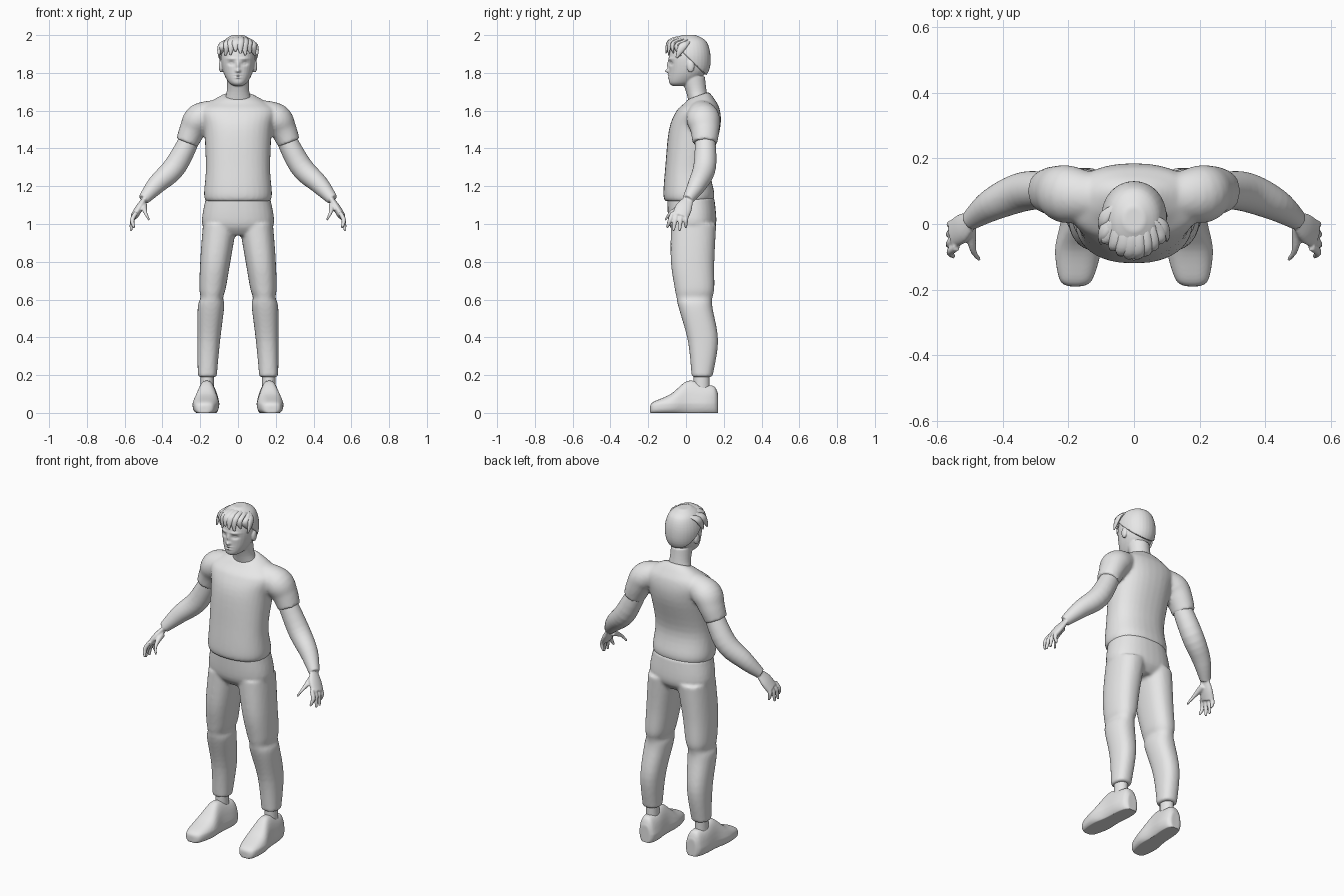
import bpy, bmesh, math
from mathutils import Vector

cube = bpy.data.objects.get("Cube")
if cube:
    bpy.data.objects.remove(cube, do_unlink=True)

GREY = (0.8, 0.8, 0.8, 1)
grey = bpy.data.materials.new("plain_grey")
grey.use_nodes = True
grey.diffuse_color = GREY
grey.node_tree.nodes["Principled BSDF"].inputs["Base Color"].default_value = GREY


def spline(rows, steps=5):
    """Smooth interpolation through rows of numbers."""
    result = []
    last = len(rows) - 1
    for i in range(last):
        before, start, end, after = (rows[max(0, min(last, i + k))] for k in (-1, 0, 1, 2))
        for s in range(steps):
            t = s / steps
            result.append([q + t / 2 * (r - p + t * (2*p - 5*q + 4*r - w + t * (3*(q - r) + w - p)))
                           for p, q, r, w in zip(before, start, end, after)])
    return result + [list(rows[last])]


def stack(rows, power=2.3, centre=lambda z: 0, tilt=lambda z: 0):
    """Upright form; rows are height, half width, front y, back y."""
    return [(Vector((centre(z), (front + back) / 2, z)), Vector((width, 0, 0)),
             Vector((0, (back - front) / 2, tilt(z))), power)
            for z, width, front, back in spline(rows)]


def tube(rows, side=1, wide=1, across=(0, 1, 0)):
    """Limb along a path; rows are x, y, z, radius."""
    points = spline(rows)
    path = [Vector((x * side, y, z)) for x, y, z, radius in points]
    rings = []
    for i, point in enumerate(path):
        along = (path[min(i + 1, len(path) - 1)] - path[max(i - 1, 0)]).normalized()
        v = Vector(across)
        v = (v - along * v.dot(along)).normalized()
        radius = points[i][-1]
        rings.append((point, along.cross(v) * radius, v * radius * wide, 2))
    return rings


def ball(centre, size):
    """Closed ellipsoid as a list of rings."""
    rings = []
    for k in range(1, 12):
        angle = math.pi * k / 12
        spread = math.sin(angle)
        rings.append((Vector(centre) - Vector((0, 0, size[2] * math.cos(angle))),
                      Vector((size[0] * spread, 0, 0)), Vector((0, size[1] * spread, 0)), 2))
    return rings


def signed_power(value, exponent):
    return math.copysign(abs(value) ** exponent, value)


def part(name, shells, voxel=0, sculpt=None, segments=32):
    """Skin the ring lists, fuse them, then refine the points."""
    bm = bmesh.new()
    for rings in shells:
        loops = []
        for centre, u, v, power in rings:
            angles = [math.tau * k / segments for k in range(segments)]
            loops.append([bm.verts.new(centre + u * signed_power(math.cos(a), 2 / power)
                                       + v * signed_power(math.sin(a), 2 / power)) for a in angles])
        for low, high in zip(loops, loops[1:]):
            for k in range(segments):
                j = (k + 1) % segments
                bm.faces.new((low[k], low[j], high[j], high[k]))
        bm.faces.new(loops[0][::-1])
        bm.faces.new(loops[-1])
    bmesh.ops.recalc_face_normals(bm, faces=bm.faces[:])
    mesh = bpy.data.meshes.new(name)
    bm.to_mesh(mesh)
    bm.free()
    ob = bpy.data.objects.new(name, mesh)
    bpy.context.collection.objects.link(ob)
    if voxel:
        fuse = ob.modifiers.new("fuse", 'REMESH')
        fuse.mode = 'VOXEL'
        fuse.voxel_size = voxel
        ob.modifiers.new("soften", 'SMOOTH').iterations = 4
        depsgraph = bpy.context.evaluated_depsgraph_get()
        mesh = bpy.data.meshes.new_from_object(ob.evaluated_get(depsgraph))
        ob.modifiers.clear()
        ob.data = mesh
    if sculpt:
        moved = [sculpt(v.co.copy(), v.normal.copy()) for v in mesh.vertices]
        for v, co in zip(mesh.vertices, moved):
            v.co = co
    mesh.materials.clear()
    mesh.materials.append(grey)
    mesh.shade_smooth()
    mesh.set_sharp_from_angle(angle=math.radians(50))


# Shirt with fused sleeves and a collar that rises at the back
torso = stack([(1.12, .17, -.11, .14), (1.16, .18, -.12, .15), (1.3, .17, -.11, .13),
               (1.5, .18, -.09, .18), (1.6, .2, -.05, .18), (1.65, .14, -.01, .15),
               (1.68, .08, .01, .12)], tilt=lambda z: max(0, z - 1.6) / 4)
sleeve = [(.1, .08, 1.6, .06), (.2, .09, 1.56, .08), (.24, .1, 1.5, .07), (.27, .1, 1.43, .06)]
part("shirt", [torso] + [tube(sleeve, side, wide=1.1) for side in (1, -1)], voxel=.009)

# Trousers: hips and two legs that spread toward the ankles
hips = stack([(.94, .12, -.05, .12), (1, .19, -.09, .16), (1.14, .17, -.1, .15)])
leg = [(.19, .05, .03, .14), (.38, .06, .01, .17), (.56, .07, -.04, .14), (.61, .06, -.05, .14),
       (.66, .07, -.06, .15), (.8, .08, -.08, .15), (1, .09, -.08, .16)]
legs = [stack(leg, centre=lambda z: side * (.165 - .07 * z * z)) for side in (1, -1)]
part("trousers", [hips] + legs, voxel=.009)

# Arms with hands, ankles and shoes
arm = [(.23, .1, 1.5, .05), (.33, .1, 1.31, .06), (.43, .06, 1.21, .05), (.5, .01, 1.13, .03)]
palm = [(.49, .02, 1.14, .01), (.52, -.01, 1.09, .02), (.55, -.03, 1.04, .02)]
thumb = [(.5, -.01, 1.1, .02), (.49, -.08, 1.06, .01), (.47, -.11, 1.02, .006)]


def finger(k):
    """Finger paths fan out from the knuckles; the middle two are longest."""
    root, tip = -.07 + .023 * k, -.1 + .033 * k
    reach = .02 * math.sin(math.pi * k / 3)
    return [(.54, root, 1.06, .012), (.56, (root + tip) / 2, 1.02, .012),
            (.55 + reach, tip, .98 - reach, .007)]


# Shoe rows: y, half width, height
shoe = [(-.19, .02, .04), (-.17, .05, .06), (-.08, .07, .1), (.01, .06, .17),
        (.1, .06, .15), (.15, .05, .14), (.17, .03, .1)]


def shape_shoe(co, normal):
    """Narrow the upper and flatten the sole."""
    middle = math.copysign(.17, co.x)
    narrow = 1 - 3 * max(0, co.z - .05)
    return Vector((middle + (co.x - middle) * narrow, co.y, max(0, co.z)))


for side, label in ((1, "left"), (-1, "right")):
    hand = [tube(finger(k), side) for k in range(4)] + [tube(thumb, side), tube(palm, side, wide=2.2)]
    part(label + "_arm", [tube(arm, side)] + hand, voxel=.005)
    part(label + "_ankle", [tube([(.163, .083, z, .035) for z in (.1, .22)], side, wide=1.2)])
    rings = [(Vector((side * (.165 - .07 * y), y, height * .45)), Vector((width, 0, 0)),
              Vector((0, 0, height * .55)), 2.8) for y, width, height in spline(shoe)]
    part(label + "_shoe", [rings], voxel=.006, sculpt=shape_shoe)

# Head, neck and ears
skull = stack([(1.73, .02, -.07, -.01), (1.75, .05, -.09, .05), (1.81, .08, -.09, .11),
               (1.89, .09, -.09, .12), (1.96, .07, -.07, .1), (1.99, .03, -.02, .05)], power=2.1)
neck = stack([(1.62, .08, .02, .13), (1.7, .06, 0, .11), (1.78, .06, -.03, .1)], power=2)
ears = [ball((side * .09, .025, 1.835), (.012, .02, .033)) for side in (1, -1)]

# Facial features: x, z, spread in x, spread in z, push toward the back
nose_and_lips = [(0, 1.81, .012, .01, -.02), (0, 1.84, .01, .025, -.01),
                 (0, 1.79, .02, .005, -.006), (0, 1.775, .018, .005, -.006)]
sockets_eyes_brows = [(.036, 1.85, .016, .01, .012), (.036, 1.85, .01, .005, -.006),
                      (.035, 1.875, .024, .007, -.006)]


def shape_face(co, normal):
    if co.y < -.03:
        features = [(co.x, *f) for f in nose_and_lips]
        features += [(abs(co.x), *f) for f in sockets_eyes_brows]
        co.y += sum(push * math.exp(-((at - x) / wide) ** 2 - ((co.z - z) / tall) ** 2)
                    for at, x, z, wide, tall, push in features)
    return co


part("head", [skull, neck] + ears, voxel=.004, sculpt=shape_face)


def shape_hair(co, normal):
    """Lift the cap above the hairline and tuck it inside the head below."""
    hairline = min(1.925, 1.89 - co.y)
    lift = max(-2, min(1, (co.z - hairline) / .006))
    return co + normal * .01 * lift


part("hair_cap", [skull], voxel=.004, sculpt=shape_hair)

# Fringe locks swept forward over the forehead, in an uneven row
for i in range(8):
    x = -.095 + .027 * i
    curve = 9 * x * x
    tip = 1.905 + .01 * math.cos(2 * i) - curve / 5
    lock = [(x * .4, .02, 1.98, .006), (x * .7, curve / 3 - .04, 1.98 - curve / 4, .013),
            (x * .8, curve / 2 - .09, 1.96 - curve / 4, .013),
            (x, curve - .107, tip, .003)]
    part("fringe_lock_" + str(i + 1), [tube(lock, wide=1.8, across=(1, .2, .3))], segments=12)

# Tufts above the temples
for side, y, label in ((-1, 0, "right_back"), (-1, -.04, "right_front"), (1, -.03, "left")):
    tuft = [(.06, y + .05, 1.97, .006), (.09, y + .02, 1.95, .012),
            (.1, y, 1.92, .01), (.1, y - .02, 1.88, .003)]
    part(label + "_tuft", [tube(tuft, side, wide=1.8)], segments=12)
